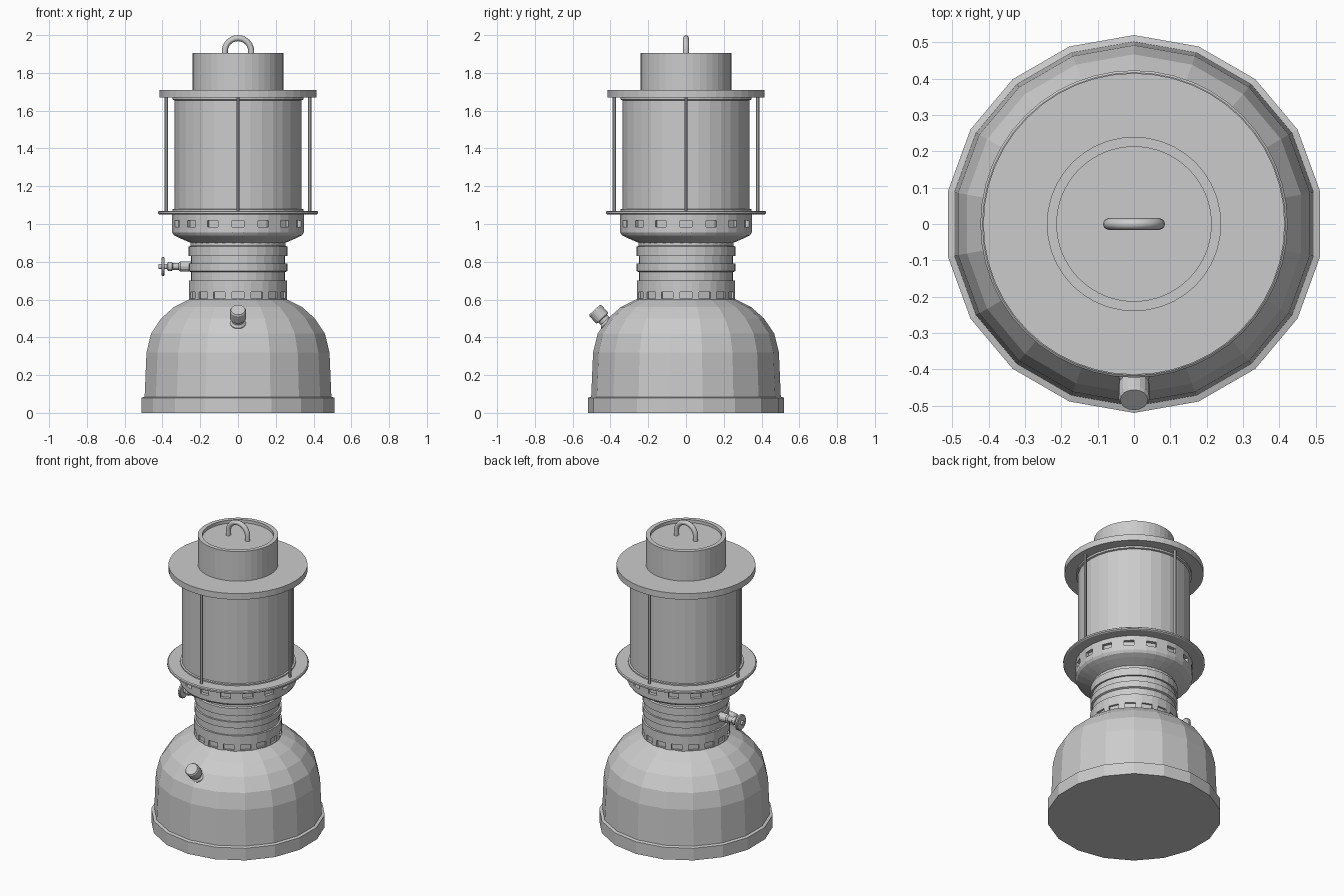
import bpy, bmesh
from math import sin, cos, pi, radians
from mathutils import Vector, Matrix

if "Cube" in bpy.data.objects:
    bpy.data.objects.remove(bpy.data.objects["Cube"])


def finish(bm, name, smooth=None):
    bmesh.ops.recalc_face_normals(bm, faces=bm.faces)
    me = bpy.data.meshes.new(name)
    bm.to_mesh(me)
    bm.free()
    ob = bpy.data.objects.new(name, me)
    bpy.context.collection.objects.link(ob)
    if smooth:
        bpy.ops.object.select_all(action='DESELECT')
        ob.select_set(True)
        bpy.context.view_layer.objects.active = ob
        bpy.ops.object.shade_smooth_by_angle(angle=radians(smooth))
    return ob


def lathe(name, profile, sides=32, angles=None, slot_row=None, depth=0.02,
          origin=None, axis=None, smooth=None):
    """Spin (radius, height) points; optionally sink every other face of one row."""
    bm = bmesh.new()
    angles = angles or [pi / 2 + 2 * pi * i / sides for i in range(sides)]
    n = len(angles)
    rings = [[bm.verts.new((r * cos(a), r * sin(a), z)) for a in angles] for r, z in profile]
    slots = []
    for j in range(len(rings) - 1):
        for i in range(n):
            k = (i + 1) % n
            f = bm.faces.new((rings[j][i], rings[j][k], rings[j + 1][k], rings[j + 1][i]))
            if j == slot_row and i % 2 == 0:
                slots.append(f)
    bm.faces.new(rings[0][::-1])
    bm.faces.new(rings[-1])
    if slots:
        sunk = bmesh.ops.extrude_discrete_faces(bm, faces=slots)['faces']
        for f in sunk:
            c = f.calc_center_median()
            push = Vector((c.x, c.y, 0)).normalized() * -depth
            bmesh.ops.translate(bm, verts=f.verts, vec=push)
    if axis:
        rot = Vector((0, 0, 1)).rotation_difference(Vector(axis)).to_matrix().to_4x4()
        bm.transform(Matrix.Translation(origin) @ rot)
    return finish(bm, name, smooth)


def slot_angles(half):
    """Sixteen slots, each spanning +-half degrees, with plain walls between."""
    return [radians(-90 + 22.5 * k + s * half) for k in range(16) for s in (-1, 1)]


# fuel tank: low-poly 18-sided foot and dome
lathe("fuel_tank", [(.52, 0), (.52, .08), (.502, .085), (.492, .32), (.467, .42),
                    (.413, .50), (.345, .56), (.26, .602)], sides=18)

# slotted lower neck ring
lathe("neck_ring", [(.262, .58), (.262, .605), (.262, .64), (.262, .70), (.25, .70)],
      angles=slot_angles(7), slot_row=1, depth=.012)

# grooved neck
lathe("grooved_neck", [(.25, .69), (.25, .745), (.261, .75), (.261, .79), (.25, .79),
                       (.25, .83), (.261, .83), (.261, .88), (.252, .885), (.252, .93)])

# flared collar with air slots
lathe("burner_collar", [(.25, .90), (.31, .925), (.34, .94), (.35, .955), (.35, .985),
                        (.35, 1.018), (.35, 1.055)],
      angles=slot_angles(5), slot_row=4, depth=.02)

# thin gallery plate under the glass
lathe("gallery_plate", [(.35, 1.05), (.415, 1.05), (.423, 1.055), (.423, 1.065),
                        (.417, 1.07), (.33, 1.07)], sides=48)

# glass chimney and its two seating rings
lathe("glass", [(.335, 1.065), (.335, 1.675)])
lathe("lower_seat", [(.346, 1.065), (.346, 1.078), (.335, 1.08)])
lathe("upper_seat", [(.335, 1.655), (.346, 1.658), (.346, 1.675)])

# four guard rods
for i in range(4):
    a = i * pi / 2
    lathe(f"guard_rod_{i + 1}", [(.009, 1.06), (.009, 1.68)], sides=8,
          origin=(.38 * cos(a), .38 * sin(a), 0), axis=(0, 0, 1))

# hood plate and vent top with recessed lid
lathe("hood_plate", [(.415, 1.67), (.415, 1.71)], sides=48)
lathe("vent_top", [(.24, 1.70), (.24, 1.905), (.213, 1.905), (.213, 1.885)], sides=40)

# carrying loop: tube swept along an arch
path = [(-.07, 1.87)] + [(-.07 * cos(pi * i / 12), 1.914 + .07 * sin(pi * i / 12))
                         for i in range(13)] + [(.07, 1.87)]
cu = bpy.data.curves.new("carry_loop", 'CURVE')
cu.dimensions = '3D'
cu.bevel_depth = .016
cu.bevel_resolution = 2
cu.use_fill_caps = True
sp = cu.splines.new('POLY')
sp.points.add(len(path) - 1)
for p, (x, z) in zip(sp.points, path):
    p.co = (x, 0, z, 1)
bpy.context.collection.objects.link(bpy.data.objects.new("carry_loop", cu))

# filler cap, tilted out of the front of the dome
lathe("filler_cap", [(.042, -.05), (.042, .03), (.031, .042), (.031, .06), (.043, .064),
                     (.043, .116), (.038, .124)], sides=16,
      origin=(0, -.40, .455), axis=(0, -.68, .735))

# control valve on the left side: stem, then hand wheel
lathe("valve_stem", [(.027, .24), (.027, .305), (.018, .315), (.018, .345), (.024, .35),
                     (.024, .37), (.014, .375), (.014, .42)], sides=12,
      origin=(0, 0, .775), axis=(-1, 0, 0))
lathe("valve_wheel", [(.045, .388), (.05, .392), (.05, .402), (.045, .406)], sides=16,
      origin=(0, 0, .775), axis=(-1, 0, 0))
